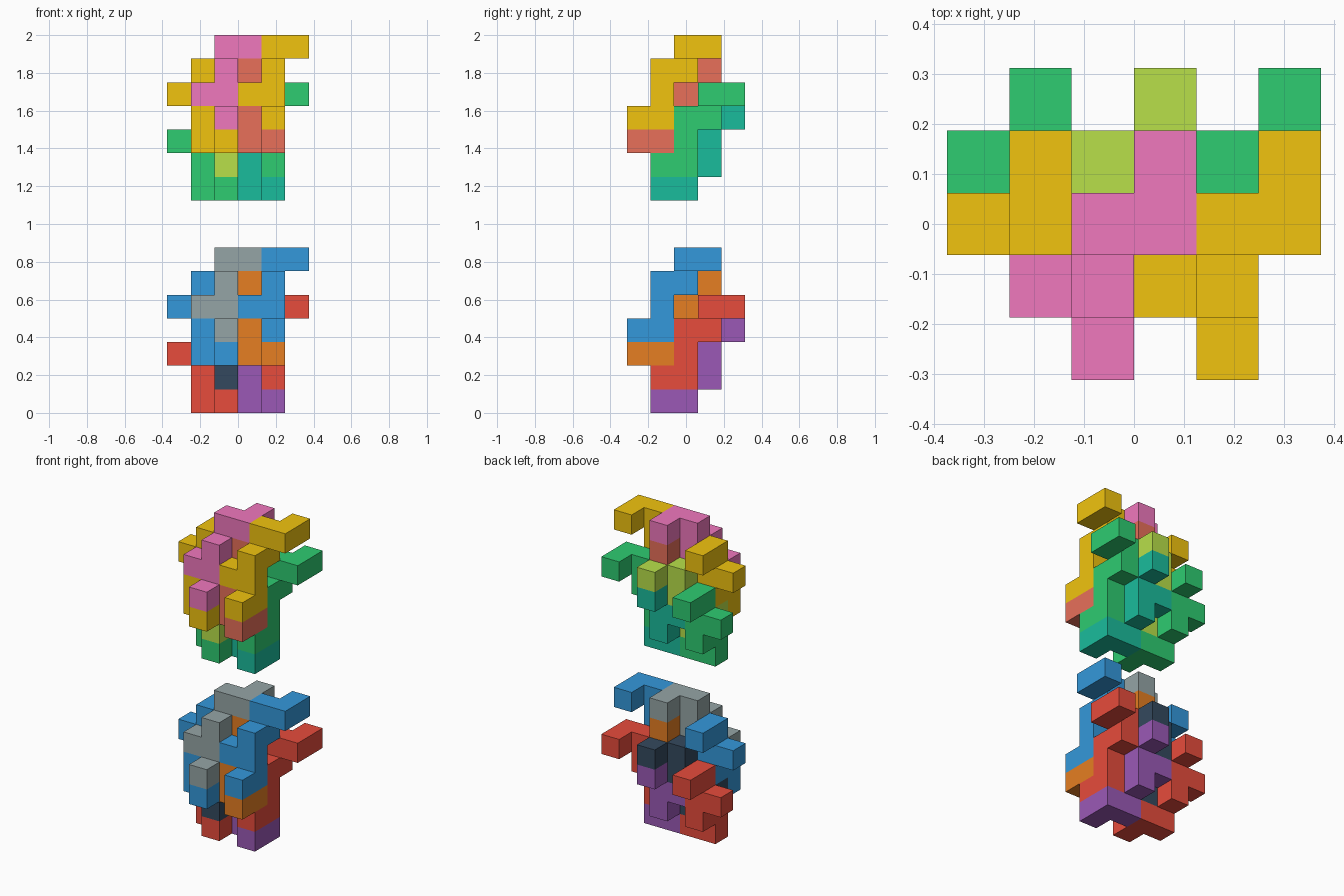
import bpy, bmesh
from mathutils import Vector

if "Cube" in bpy.data.objects:
    bpy.data.objects.remove(bpy.data.objects["Cube"])

U = 0.125  # cube size


def linear(hexa):
    vals = [int(hexa[n:n + 2], 16) / 255 for n in (0, 2, 4)]
    return [v / 12.92 if v <= 0.04045 else ((v + 0.055) / 1.055) ** 2.4 for v in vals] + [1]


# Nine-cube interlocking unit: a stepped chain plus one side stub
RISING = [(2, 0, 3), (2, 1, 3), (2, 1, 4), (1, 1, 4), (2, 1, 5),
          (2, 2, 5), (2, 2, 6), (3, 2, 6), (3, 3, 6)]
# The same unit turned half a revolution about x
FALLING = [(i + 1, 3 - j, 8 - k) for i, j, k in RISING]


def shift(cells, dx, dy=0, dz=0):
    return [(i + dx, j + dy, k + dz) for i, j, k in cells]


# Each layer: a rising unit, a falling unit, and an outer pair sharing a colour
LAYER = {
    "outer_pair": shift(RISING, 2) + shift(FALLING, -2),
    "rising_unit": RISING,
    "falling_unit": FALLING,
}


def build_piece(name, cells, colour):
    """Closed shell around a set of grid cubes, coplanar faces merged."""
    filled = set(cells)
    bm = bmesh.new()
    for c in cells:
        centre = Vector(((c[0] - 2.5) * U, (c[1] - 2) * U, (c[2] + 0.5) * U))
        for axis in range(3):
            for s in (-1, 1):
                n = [0, 0, 0]
                n[axis] = s
                if tuple(a + b for a, b in zip(c, n)) in filled:
                    continue
                a, b = Vector((0, 0, 0)), Vector((0, 0, 0))
                a[(axis + 1) % 3] = U / 2
                b[(axis + 2) % 3] = U / 2
                mid = centre + Vector(n) * U / 2
                ring = [mid - a - b, mid + a - b, mid + a + b, mid - a + b]
                bm.faces.new([bm.verts.new(p) for p in (ring if s > 0 else ring[::-1])])
    bmesh.ops.remove_doubles(bm, verts=bm.verts, dist=0.001)
    bmesh.ops.dissolve_limit(bm, angle_limit=0.01, verts=bm.verts, edges=bm.edges)
    mesh = bpy.data.meshes.new(name)
    bm.to_mesh(mesh)
    bm.free()
    mat = bpy.data.materials.new(name + "_colour")
    mat.diffuse_color = linear(colour)
    mat.use_nodes = True
    mat.node_tree.nodes["Principled BSDF"].inputs["Base Color"].default_value = mat.diffuse_color
    mesh.materials.append(mat)
    bpy.context.collection.objects.link(bpy.data.objects.new(name, mesh))


# Two identical stacks, each made of an upper and a lower interlocked layer
STACKS = [
    ("bottom_stack", 0, [("3498db", "95a5a6", "e67e22"), ("e74c3c", "34495e", "9b59b6")]),
    ("top_stack", 9, [("f1c40f", "f078bd", "e8705a"), ("2ecc71", "b8e04a", "1abc9c")]),
]
for stack, lift, layers in STACKS:
    for n, colours in enumerate(layers):
        for (part, cells), colour in zip(LAYER.items(), colours):
            layer = ("upper", "lower")[n]
            build_piece(f"{stack}_{layer}_{part}", shift(cells, 0, n, lift - 2 * n), colour)
